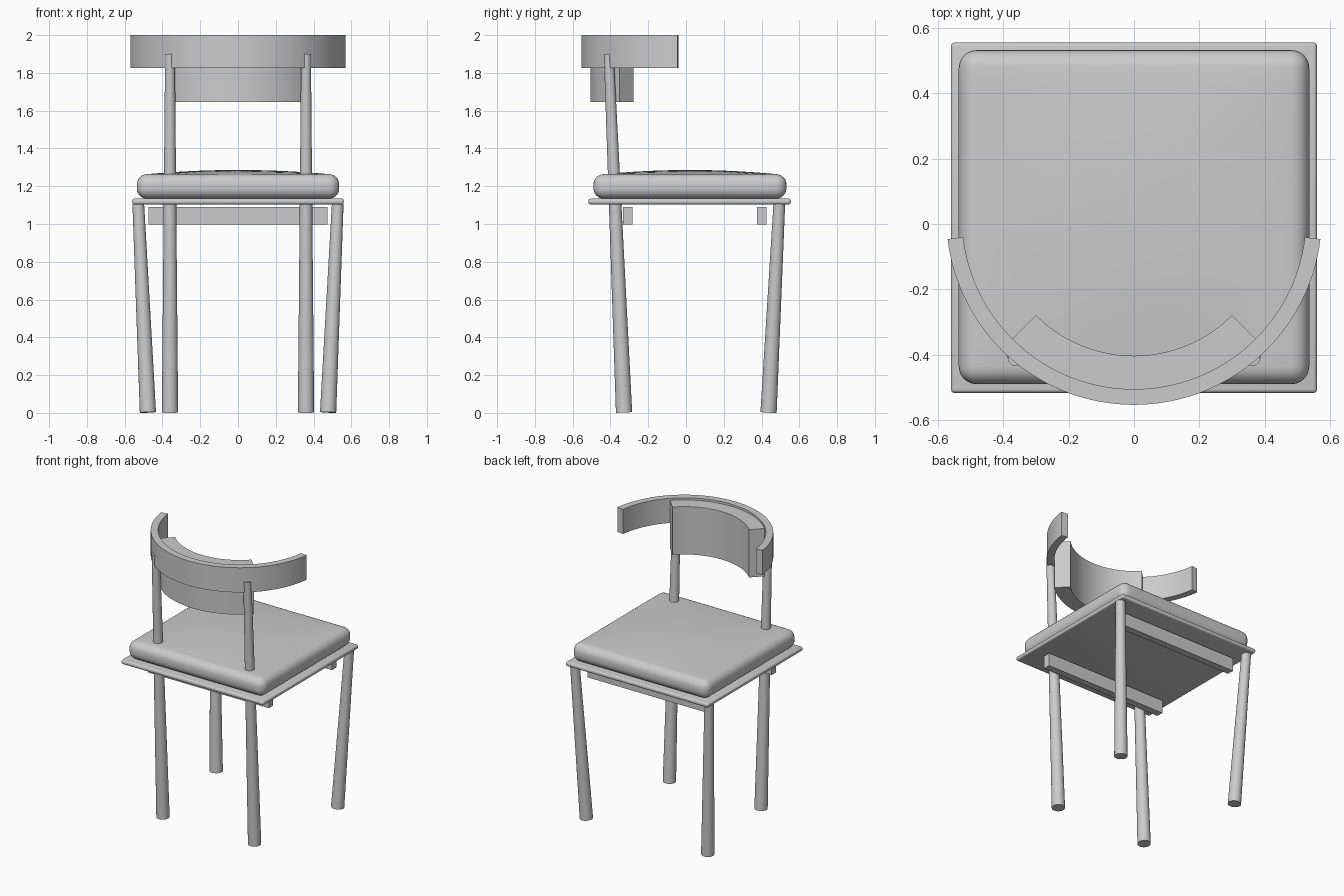
import bpy, bmesh, math
from mathutils import Vector

if "Cube" in bpy.data.objects:
    bpy.data.objects.remove(bpy.data.objects["Cube"])


def finish(name, bm, angle=35):
    bmesh.ops.recalc_face_normals(bm, faces=bm.faces)
    mesh = bpy.data.meshes.new(name)
    bm.to_mesh(mesh)
    bm.free()
    ob = bpy.data.objects.new(name, mesh)
    bpy.context.collection.objects.link(ob)
    bpy.ops.object.select_all(action='DESELECT')
    ob.select_set(True)
    bpy.context.view_layer.objects.active = ob
    bpy.ops.object.shade_smooth_by_angle(angle=math.radians(angle))
    return ob


def box_bm(lo, hi, bevel=0, segments=5):
    bm = bmesh.new()
    bmesh.ops.create_cube(bm, size=1)
    for v in bm.verts:
        v.co = [(a + b) / 2 + c * (b - a) for a, b, c in zip(lo, hi, v.co)]
    if bevel:
        bmesh.ops.bevel(bm, geom=bm.edges[:], offset=bevel, segments=segments,
                        profile=0.5, affect='EDGES')
    return bm


def leg(name, a, b, r1, r2):
    """Tapered round leg from a (bottom) to b (top)."""
    a, b = Vector(a), Vector(b)
    bm = bmesh.new()
    bmesh.ops.create_cone(bm, cap_ends=True, segments=32, radius1=r1,
                          radius2=r2, depth=(b - a).length)
    rot = (b - a).to_track_quat('Z', 'Y')
    for v in bm.verts:
        v.co = rot @ v.co + (a + b) / 2
    finish(name, bm)


def arc_band(name, r_in, r_out, z0, z1, half_angle, n=48):
    """Curved band centred on the -y direction."""
    bm = bmesh.new()
    cy = 0.021
    rings = []
    for i in range(n + 1):
        t = math.radians(half_angle) * (2 * i / n - 1)
        rings.append([bm.verts.new((r * math.sin(t), cy - r * math.cos(t), z))
                      for r, z in ((r_in, z0), (r_out, z0), (r_out, z1), (r_in, z1))])
    for p, q in zip(rings, rings[1:]):
        for k in range(4):
            bm.faces.new((p[k], p[(k + 1) % 4], q[(k + 1) % 4], q[k]))
    bm.faces.new(rings[0])
    bm.faces.new(rings[-1])
    finish(name, bm)


# Legs, the ones at -y carrying on up to the backrest
for side, s in (("left", -1), ("right", 1)):
    leg("back_post_" + side, (s * 0.36, -0.328, 0.002), (s * 0.36, -0.409, 1.9), 0.043, 0.026)
    leg("front_leg_" + side, (s * 0.477, 0.437, 0.003), (s * 0.528, 0.494, 1.108), 0.043, 0.031)

# Seat board and the rails beneath it
finish("seat_board", box_bm((-0.56, -0.517, 1.104), (0.56, 0.555, 1.134), 0.012, 4))
for name, y in (("back_rail", -0.308), ("front_rail", 0.4)):
    finish(name, box_bm((-0.475, y - 0.025, 0.997), (0.475, y + 0.025, 1.09)))

# Cushion with rounded edges and a softly crowned top
cx, cy, hx, hy, top = 0, 0.021, 0.536, 0.511, 1.264
bm = box_bm((-hx, cy - hy, 1.134), (hx, cy + hy, top), 0.055, 6)
fx, fy = hx - 0.055, hy - 0.055
for i in range(1, 16):
    f = i / 8 - 1
    for co, no in (((f * fx, 0, 0), (1, 0, 0)), ((0, cy + f * fy, 0), (0, 1, 0))):
        bmesh.ops.bisect_plane(bm, geom=bm.verts[:] + bm.edges[:] + bm.faces[:],
                               plane_co=co, plane_no=no)
for v in bm.verts:
    if v.co.z > top - 1e-4:
        u, w = v.co.x / fx, (v.co.y - cy) / fy
        v.co.z += 0.022 * max(0, 1 - u * u) * max(0, 1 - w * w)
finish("seat_cushion", bm, 40)

# Backrest: wide outer hoop with a deeper pad inside it
arc_band("backrest_hoop", 0.526, 0.574, 1.825, 2.0, 83.3, 64)
arc_band("backrest_pad", 0.424, 0.527, 1.645, 1.985, 45, 40)
